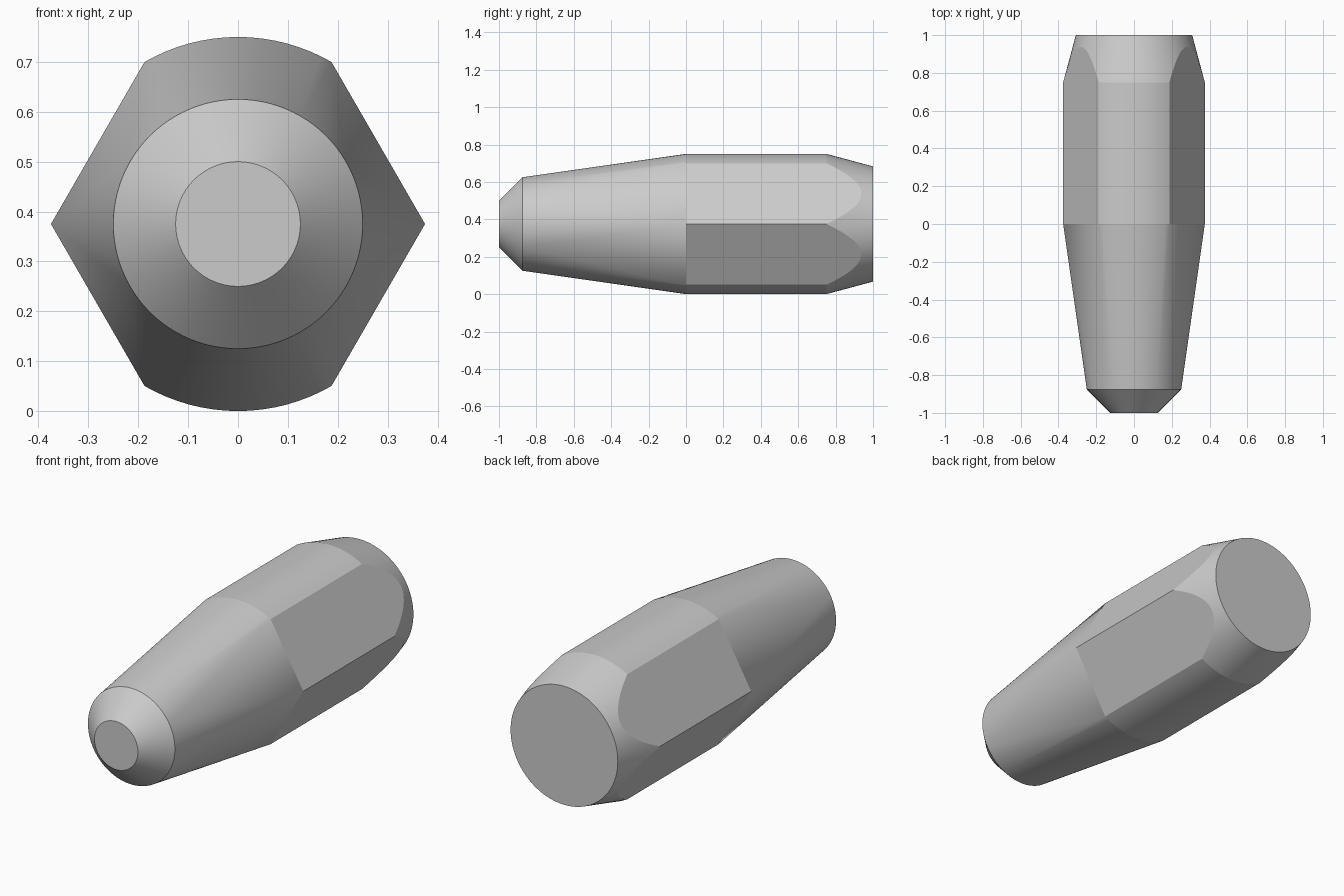
import bpy, bmesh, math

if "Cube" in bpy.data.objects:
    bpy.data.objects.remove(bpy.data.objects["Cube"])

SEG = 96                       # sides of the round sections
STEP = 360 / SEG
R, TIP_R, NECK_R = 0.375, 0.125, 0.25
APOTHEM = R * math.cos(math.radians(30))
SLOPE = math.tan(math.radians(15))
FLATS = (30, 150, 210, 330)    # directions of the four planed sides

bm = bmesh.new()
cache = {}


def vert(r, deg, y):
    deg = round(deg % 360, 4)
    key = (round(r, 5), deg, round(y, 5))
    if key not in cache:
        a = math.radians(deg)
        cache[key] = bm.verts.new((r * math.cos(a), y, R + r * math.sin(a)))
    return cache[key]


def face(*verts):
    verts = list(dict.fromkeys(verts))
    if len(verts) > 2:
        bm.faces.new(verts)


def flat_of(mid):
    return next((f for f in FLATS if abs((mid - f + 180) % 360 - 180) < 30), None)


def shoulder(deg, flat):
    """Where the rear chamfer meets the body at this angle."""
    if flat is None:
        return vert(R, deg, 0.75)
    r = APOTHEM / math.cos(math.radians(deg - flat))
    return vert(r, deg, 0.75 + (R - r) / SLOPE)


def body(deg, flat, side):
    """Front end of the body; planed sides gather into their nearest corner."""
    if flat is not None:
        deg = flat + 30 * side
    return vert(R, deg, 0)


for i in range(SEG):
    a, b = i * STEP, (i + 1) * STEP
    mid = (a + b) / 2
    flat = flat_of(mid)
    side = 0
    if flat is not None:
        side = 1 if (mid - flat + 180) % 360 - 180 > 0 else -1
    # nose cone, tapered grip and rear chamfer
    face(vert(TIP_R, a, -1), vert(TIP_R, b, -1), vert(NECK_R, b, -0.875), vert(NECK_R, a, -0.875))
    face(vert(NECK_R, a, -0.875), vert(NECK_R, b, -0.875), body(b, flat, side), body(a, flat, side))
    face(shoulder(a, flat), shoulder(b, flat), vert(R - 0.25 * SLOPE, b, 1), vert(R - 0.25 * SLOPE, a, 1))
    # round strips above and below
    if flat is None:
        face(vert(R, a, 0), vert(R, b, 0), vert(R, b, 0.75), vert(R, a, 0.75))

# planed sides, each with its taper facet
for f in FLATS:
    lo, hi = vert(R, f - 30, 0), vert(R, f + 30, 0)
    n = round(60 / STEP)
    face(lo, hi, *[shoulder(f + 30 - k * STEP, f) for k in range(n + 1)])
    face(vert(NECK_R, f, -0.875), hi, lo)

# end caps
face(*[vert(TIP_R, i * STEP, -1) for i in range(SEG)])
face(*[vert(R - 0.25 * SLOPE, i * STEP, 1) for i in range(SEG)])

bmesh.ops.recalc_face_normals(bm, faces=bm.faces)
mesh = bpy.data.meshes.new("handle")
bm.to_mesh(mesh)
bm.free()

mat = bpy.data.materials.new("grey")
mat.diffuse_color = (0.6, 0.6, 0.6, 1)
mat.use_nodes = True
mat.node_tree.nodes["Principled BSDF"].inputs["Base Color"].default_value = mat.diffuse_color
mesh.materials.append(mat)
obj = bpy.data.objects.new("handle", mesh)
bpy.context.collection.objects.link(obj)
bpy.context.view_layer.objects.active = obj
obj.select_set(True)
bpy.ops.object.shade_smooth_by_angle(angle=math.radians(4.2))
